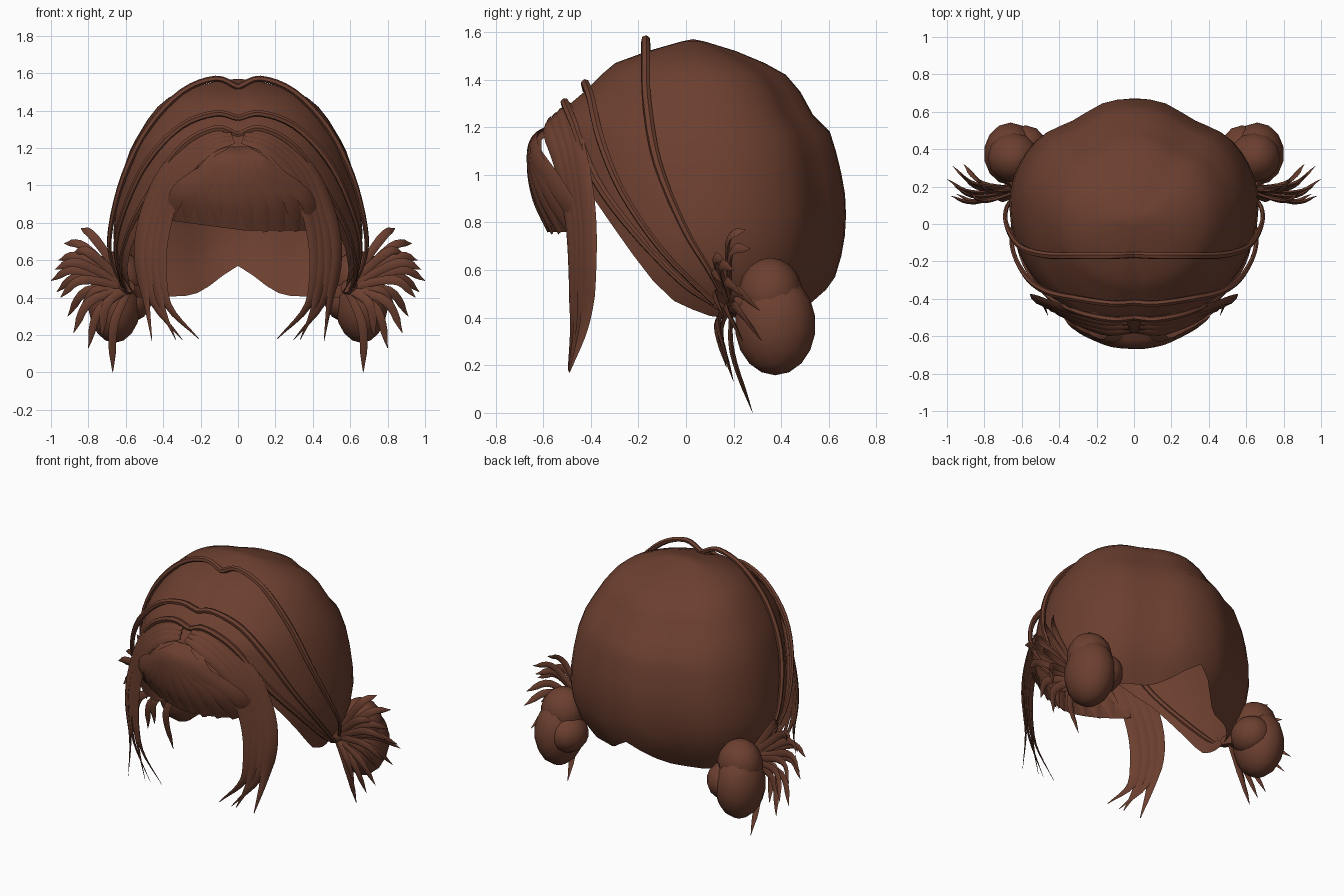
import bpy, bmesh, math, random
from mathutils import Vector

if "Cube" in bpy.data.objects:
    bpy.data.objects.remove(bpy.data.objects["Cube"])

random.seed(4)
brown = bpy.data.materials.new("brown hair")
brown.diffuse_color = (0.15, 0.050, 0.029, 1)
brown.use_nodes = True
brown.node_tree.nodes["Principled BSDF"].inputs["Base Color"].default_value = brown.diffuse_color


def finish(name, bm, angle=50):
    bmesh.ops.recalc_face_normals(bm, faces=bm.faces)
    me = bpy.data.meshes.new(name)
    bm.to_mesh(me)
    bm.free()
    me.materials.append(brown)
    ob = bpy.data.objects.new(name, me)
    bpy.context.collection.objects.link(ob)
    bpy.ops.object.select_all(action='DESELECT')
    ob.select_set(True)
    bpy.context.view_layer.objects.active = ob
    bpy.ops.object.shade_smooth_by_angle(angle=math.radians(angle))
    return ob


def table(rows, k):
    """Linear interpolation in rows sorted by their first value."""
    for a, b in zip(rows, rows[1:]):
        if k <= b[0]:
            f = max(0, (k - a[0]) / (b[0] - a[0]))
            return [p + (q - p) * f for p, q in zip(a[1:], b[1:])]
    return list(rows[-1][1:])


def spline(pts, n):
    """Catmull-Rom points through pts."""
    p = [Vector(q) for q in pts]
    p = [2 * p[0] - p[1]] + p + [2 * p[-1] - p[-2]]
    out = []
    for i in range(1, len(p) - 2):
        a, b, c, d = p[i - 1:i + 3]
        for j in range(n):
            t = j / n
            out.append(0.5 * (2 * b + (c - a) * t + (2 * a - 5 * b + 4 * c - d) * t * t
                              + (3 * b - a - 3 * c + d) * t ** 3))
    return out + [p[-2]]


def strand(bm, pts, width, thick, centre, taper, n=4, sides=6):
    """Sweep a flat lens along a path; taper lists (position, scale)."""
    path = spline(pts, n)
    prev = None
    last = len(path) - 1
    for i, p in enumerate(path):
        tan = (path[min(i + 1, last)] - path[max(i - 1, 0)]).normalized()
        side = tan.cross(p - Vector(centre)).normalized()
        nor = side.cross(tan)
        s = table(taper, i / last)[0]
        ring = []
        for k in range(sides):
            a = math.tau * k / sides
            ring.append(bm.verts.new(p + side * math.cos(a) * width * s / 2
                                     + nor * math.sin(a) * thick * s / 2))
        if prev:
            for k in range(sides):
                bm.faces.new((prev[k], prev[(k + 1) % sides], ring[(k + 1) % sides], ring[k]))
        else:
            bm.faces.new(ring)
        prev = ring
    bm.faces.new(prev)


def flip(pts, s):
    return [(x * s, y, z) for x, y, z in pts]


# Hair cap: elliptical rings, with a bottom edge that varies around the head
# height: front y, back y, half width, centre y
rings = [(.38, -.42, .50, .52, .10), (.45, -.47, .54, .59, .10), (.55, -.52, .62, .64, .10),
         (.70, -.55, .665, .67, .10), (.88, -.575, .675, .655, .10), (1.05, -.585, .645, .625, .10),
         (1.18, -.58, .605, .58, .09), (1.25, -.55, .535, .545, .08), (1.35, -.43, .48, .485, .07),
         (1.42, -.36, .42, .43, .06), (1.47, -.30, .33, .37, .05), (1.52, -.16, .21, .26, .03),
         (1.56, -.02, .08, .10, .03)]
# angle from the front: height of the bottom edge
hem = [(0, 1.17), (22, 1.10), (36, .97), (44, .90), (55, .74), (64, .60), (73, .48), (81, .44),
       (92, .40), (125, .40), (150, .41), (160, .43), (168, .48), (174, .53), (180, .57)]
bm = bmesh.new()
cols = 48
levels = [1.56, 1.52, 1.47, 1.42, 1.35, 1.25, 1.18]
grid = []
for i in range(cols):
    a = math.tau * i / cols
    deg = math.degrees(min(a, math.tau - a))
    low = table(hem, deg)[0]
    heights = levels + [1.18 + (low - 1.18) * k / 7 for k in range(1, 8)]
    col = []
    for z in heights:
        yf, yb, w, yc = table(rings, z)
        c = math.cos(a)
        y = yc - c * ((yc - yf) if c > 0 else (yb - yc))
        x = w * math.sin(a)
        if c < 0:                                           # narrower back corners
            y -= .045 * w / .67 * math.exp(-((abs(x) / w - .5) / .2) ** 2)
        dent = 0.02 if i == 0 and 1.18 < z < 1.5 else 0     # parting groove
        col.append(bm.verts.new((x, y, z - dent)))
    grid.append(col)
top = bm.verts.new((0, .03, 1.57))
for i in range(cols):
    a, b = grid[i], grid[(i + 1) % cols]
    bm.faces.new((top, a[0], b[0]))
    for k in range(len(a) - 1):
        bm.faces.new((a[k], a[k + 1], b[k + 1], b[k]))
finish("hair_cap", bm, 60)


# Fringe: a bulged sheet fanning out from the parting
def fringe_point(u, v, lift=0):
    x = (-.35 + .75 * u) * (.34 + .66 * math.sin(min(v * 1.15, 1) * math.pi / 2))
    y = table([(0, -.585), (.06, -.635), (.2, -.66), (.4, -.665), (.65, -.645),
               (.85, -.615), (1, -.585)], v)[0]
    z = 1.205 - (.395 + .05 * min(1, u * 2)) * v - .5 * x * x * (1 - v)
    return Vector((x, y + .95 * x * x - lift, z))


bm = bmesh.new()
nu, nv = 24, 10
vs = [[bm.verts.new(fringe_point(i / nu, j / nv, -.004)) for j in range(nv + 1)]
      for i in range(nu + 1)]
for i in range(nu):
    for j in range(nv):
        bm.faces.new((vs[i][j], vs[i][j + 1], vs[i + 1][j + 1], vs[i + 1][j]))
finish("fringe_sheet", bm)

# Fringe locks sweeping sideways over the sheet
bm = bmesh.new()
fall = [(0, .25), (.3, .9), (.75, 1), (1, .35)]
for i in range(10):
    u = i / 9
    end = 1 + random.uniform(-.02, .02)
    pts = [fringe_point(.5 + (u - .5) * (.3 + .7 * min(1, v * 2)) - .12 * (1 - v) * u * (1 - u) * 4,
                        v * end, -.002) for v in (0, .1, .25, .5, .75, 1)]
    strand(bm, pts, .095, .018, (0, 0, .9), fall)
finish("fringe_locks", bm)

# Thin arched bands of hair across the head
band_paths = {
    "crown_band": [(0, -.165, 1.525), (.12, -.17, 1.57), (.3, -.17, 1.50), (.48, -.165, 1.31),
                   (.61, -.12, 1.05), (.68, -.01, .78), (.68, .09, .61), (.61, .18, .45)],
    "middle_band": [(0, -.42, 1.36), (.12, -.425, 1.385), (.3, -.40, 1.32), (.47, -.36, 1.15),
                    (.585, -.27, .93), (.655, -.10, .68), (.62, .12, .46)],
    "temple_band": [(0, -.50, 1.27), (.12, -.51, 1.305), (.3, -.47, 1.21), (.46, -.38, .98),
                    (.58, -.22, .76), (.63, -.02, .55), (.60, .14, .44)]}
for name, pts in band_paths.items():
    bm = bmesh.new()
    for s in (1, -1):
        strand(bm, flip(pts, s), .04, .035, (0, .1, .8), [(0, .9), (.5, 1), (1, .5)], 4)
    finish(name, bm)

# Long face-framing locks
inner = [(.02, -.575, 1.235), (.15, -.58, 1.19), (.30, -.53, 1.05), (.385, -.485, .82),
         (.415, -.47, .58), (.375, -.47, .36), (.25, -.495, .18)]
outer = [(.04, -.51, 1.29), (.18, -.50, 1.27), (.38, -.45, 1.10), (.495, -.41, .85),
         (.53, -.405, .62), (.49, -.425, .38), (.41, -.49, .17)]
lock_fall = [(0, .35), (.2, .8), (.45, 1), (.75, .9), (1, .06)]
for s, name in ((1, "face_lock_right"), (-1, "face_lock_left")):
    bm = bmesh.new()
    for i in range(4):
        t = i / 3
        pts = [Vector(p).lerp(Vector(q), t) for p, q in zip(inner, outer)]
        pts[-1].x += (-.04, .03, -.06, .05)[i]
        strand(bm, flip(pts, s), .085, .022, (0, .1, .7), lock_fall)
    finish(name, bm)


# Side buns: a round body with a smaller top and a neck towards the head
def ball(bm, centre, radii, seg=14):
    new = bmesh.ops.create_uvsphere(bm, u_segments=seg, v_segments=9, radius=1)["verts"]
    for v in new:
        v.co = Vector((v.co[k] * radii[k] + centre[k] for k in range(3)))


# Wisps spraying out of each bun: tips
tips = [(.84, .25, .77), (.93, .27, .69), (.96, .20, .60), (1.0, .24, .49), (.97, .31, .43),
        (.95, .16, .40), (.91, .32, .30), (.88, .18, .21), (.80, .20, .13), (.73, .17, .19),
        (.67, .28, 0.0), (.98, .15, .55), (.88, .16, .64), (.84, .24, .30)]
for s, side in ((1, "right"), (-1, "left")):
    bm = bmesh.new()
    ball(bm, (s * .66, .375, .37), (.145, .17, .212))
    ball(bm, (s * .645, .355, .50), (.14, .135, .152), 12)
    ball(bm, (s * .58, .40, .39), (.12, .13, .12), 12)
    finish("bun_" + side, bm)
    bm = bmesh.new()
    for x, y, z in tips:
        root = Vector((.58, .19, .45))
        tip = Vector((x, y, z))
        mid = root.lerp(tip, .6) + Vector((.03, -.05, .075))
        strand(bm, flip([root, mid, tip], s), .05, .022, (s * .7, 4, .45),
               [(0, .7), (.5, 1), (.8, .75), (1, .05)], 5, 4)
    # gathered hair between the head and the bun
    strand(bm, flip([(.58, .14, .46), (.61, .21, .46), (.66, .29, .45)], s), .15, .12,
           (0, .1, .9), [(0, .5), (.5, .8), (1, 1)], 4, 8)
    finish("bun_wisps_" + side, bm)
